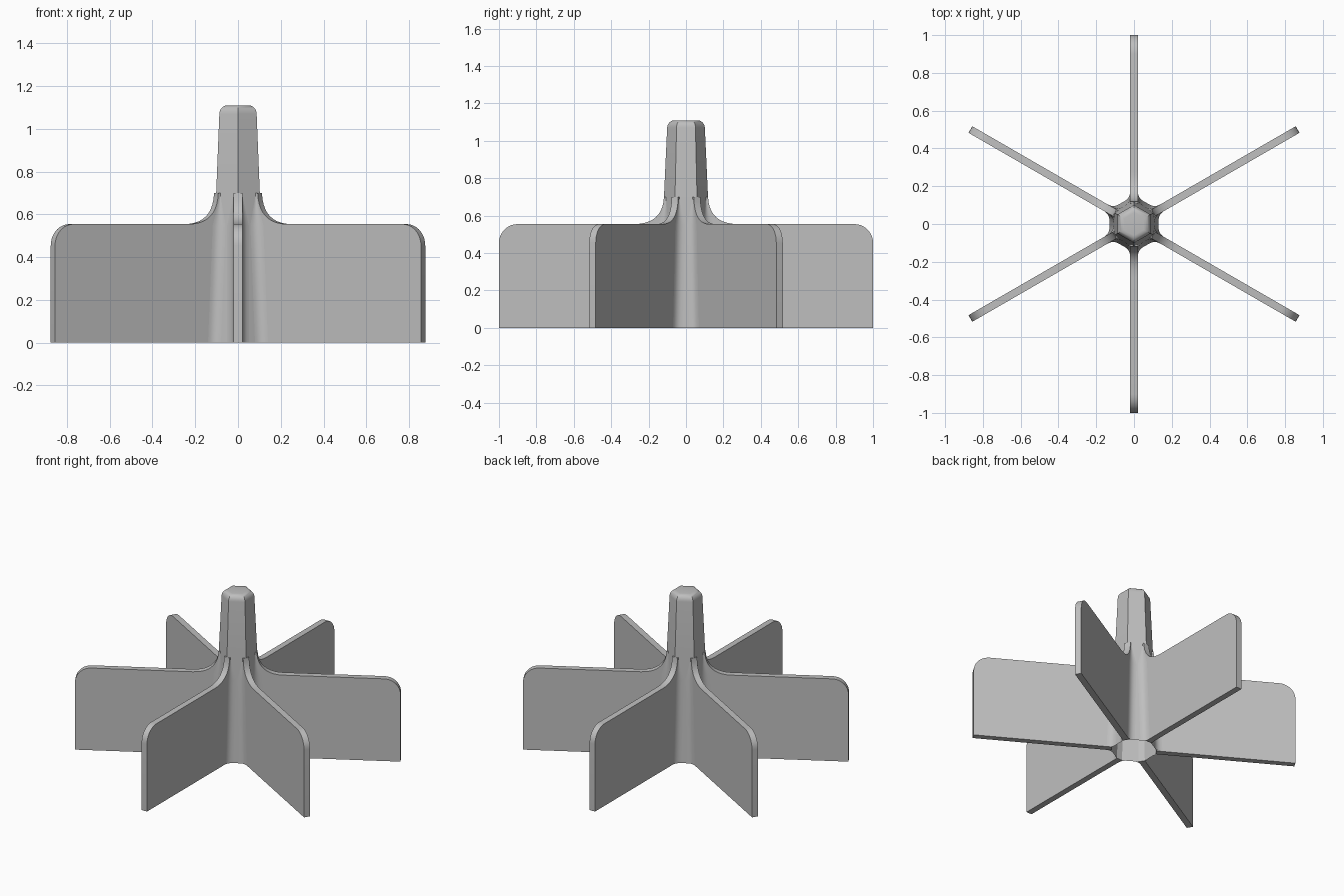
import bpy, bmesh, math
from mathutils import Matrix

if "Cube" in bpy.data.objects:
    bpy.data.objects.remove(bpy.data.objects["Cube"])

grey = bpy.data.materials.new("plain grey")
grey.diffuse_color = (0.52, 0.52, 0.52, 1)
grey.use_nodes = True
grey.node_tree.nodes["Principled BSDF"].inputs["Base Color"].default_value = grey.diffuse_color

HALF = 0.02      # half thickness of a vane
VANE_TOP = 0.555
ROOT_TOP = 0.70  # where the vane root blends into the hub


def hub_radius(z):
    return 0.15 - 0.046 * z


def bezier(a, b, c, n):
    pts = []
    for i in range(n + 1):
        t = i / n
        pts.append(tuple((1 - t) ** 2 * p + 2 * t * (1 - t) * q + t * t * r
                         for p, q, r in zip(a, b, c)))
    return pts


def finish(bm, name, turn=0.0, recalc=True):
    if recalc:
        bmesh.ops.recalc_face_normals(bm, faces=bm.faces)
    bm.transform(Matrix.Rotation(turn, 4, 'Z'))
    mesh = bpy.data.meshes.new(name)
    bm.to_mesh(mesh)
    bm.free()
    mesh.materials.append(grey)
    obj = bpy.data.objects.new(name, mesh)
    bpy.context.collection.objects.link(obj)
    bpy.ops.object.select_all(action='DESELECT')
    obj.select_set(True)
    bpy.context.view_layer.objects.active = obj
    bpy.ops.object.shade_smooth_by_angle(angle=math.radians(30))
    return obj


# Hub: tapered six-sided shell, open underneath, with a rounded top
bm = bmesh.new()
levels = [(hub_radius(z), z) for z in (0, ROOT_TOP, 1.07)]
levels += [(0.0605 + 0.04 * math.cos(a), 1.07 + 0.04 * math.sin(a))
           for a in (math.radians(15 * k) for k in range(1, 7))]
rings = []
for r, z in levels:
    rings.append([bm.verts.new((r * math.cos(math.radians(30 + 60 * k)),
                                r * math.sin(math.radians(30 + 60 * k)), z))
                  for k in range(6)])
for lo, hi in zip(rings, rings[1:]):
    for k in range(6):
        n = (k + 1) % 6
        bm.faces.new((lo[k], lo[n], hi[n], hi[k]))
bm.faces.new(rings[-1])
finish(bm, "hub", recalc=False)

# Side outline of a vane: straight foot, rounded outer corner, curved root
outline = [(hub_radius(0) - 0.0115, 0), (1, 0)]
outline += [(0.9 + 0.1 * math.cos(math.radians(a)), VANE_TOP - 0.1 + 0.1 * math.sin(math.radians(a)))
            for a in range(0, 91, 10)]
outline += bezier((0.28, VANE_TOP), (0.125, VANE_TOP), (hub_radius(ROOT_TOP), ROOT_TOP), 10)
outline.append((hub_radius(ROOT_TOP) - 0.0115, ROOT_TOP))


def vane(turn, name):
    bm = bmesh.new()
    face = bm.faces.new([bm.verts.new((u, -HALF, z)) for u, z in outline])
    ext = bmesh.ops.extrude_face_region(bm, geom=[face])
    bmesh.ops.translate(bm, vec=(0, 2 * HALF, 0),
                        verts=[v for v in ext["geom"] if isinstance(v, bmesh.types.BMVert)])
    finish(bm, name, turn)


# Small fillet that blends one vane side into the hub, fading out at the root top
def root_fillet(turn, side, name):
    bm = bmesh.new()
    rows = []
    for z, d in ((0, 0.035), (0.28, 0.035), (0.55, 0.035), (0.62, 0.018), (0.685, 0.002)):
        u = hub_radius(z) - 0.0115
        arc = bezier((u + d, HALF), (u, HALF), (u - 0.5 * d, HALF + 0.866 * d), 6)
        rows.append([bm.verts.new((p, side * w, z)) for p, w in arc])
    for lo, hi in zip(rows, rows[1:]):
        for i in range(6):
            quad = (lo[i], lo[i + 1], hi[i + 1], hi[i])
            bm.faces.new(quad if side < 0 else quad[::-1])
    # face outward, away from the corner
    bm.normal_update()
    if sum(f.normal.y * side for f in bm.faces) < 0:
        bmesh.ops.reverse_faces(bm, faces=bm.faces)
    finish(bm, name, turn, recalc=False)


# Six vanes, one on each hub edge
for k in range(6):
    turn = math.radians(30 + 60 * k)
    vane(turn, f"vane_{k + 1}")
    root_fillet(turn, 1, f"root_fillet_left_{k + 1}")
    root_fillet(turn, -1, f"root_fillet_right_{k + 1}")
